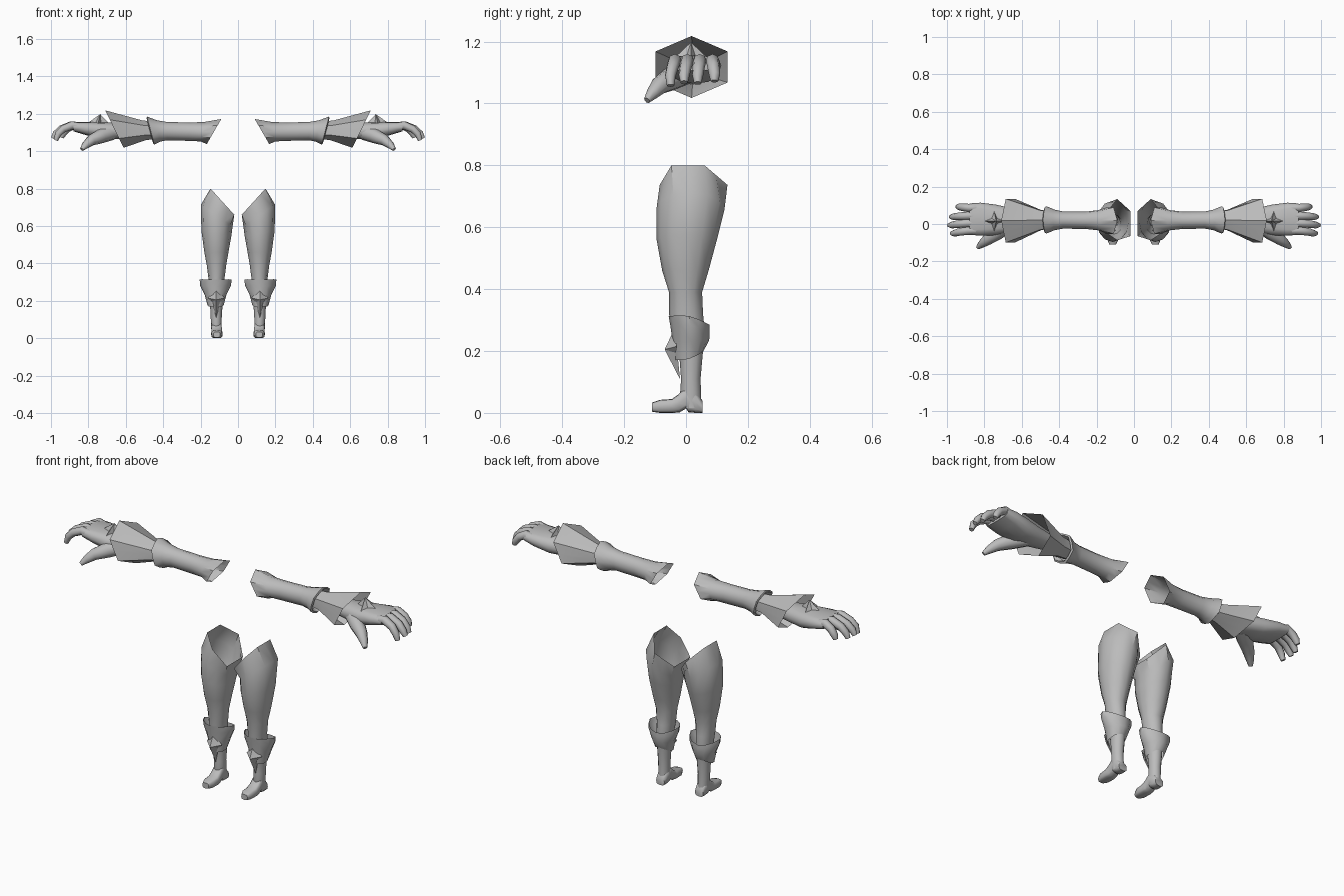
import bpy, bmesh, math
from mathutils import Vector

if "Cube" in bpy.data.objects:
    bpy.data.objects.remove(bpy.data.objects["Cube"])

N = 12
grey = bpy.data.materials.new("armour grey")
grey.diffuse_color = (0.5, 0.5, 0.5, 1)
grey.use_nodes = True
grey.node_tree.nodes["Principled BSDF"].inputs["Base Color"].default_value = grey.diffuse_color


def finish(name, bm, angle=40):
    """Turn a bmesh into a mirrored, smooth shaded object."""
    bmesh.ops.recalc_face_normals(bm, faces=bm.faces)
    mesh = bpy.data.meshes.new(name)
    bm.to_mesh(mesh)
    bm.free()
    mesh.materials.append(grey)
    ob = bpy.data.objects.new(name, mesh)
    bpy.context.collection.objects.link(ob)
    bpy.ops.object.select_all(action='DESELECT')
    ob.select_set(True)
    bpy.context.view_layer.objects.active = ob
    bpy.ops.object.shade_smooth_by_angle(angle=math.radians(angle))
    mod = ob.modifiers.new("Mirror", 'MIRROR')
    mod.use_axis = (True, False, False)
    mod.use_mirror_merge = False
    return ob


def loft(name, rings, cap_start=False, cap_end=False, angle=40):
    bm = bmesh.new()
    vs = [[bm.verts.new(p) for p in r] for r in rings]
    n = len(vs[0])
    for a, b in zip(vs, vs[1:]):
        for i in range(n):
            j = (i + 1) % n
            bm.faces.new((a[i], a[j], b[j], b[i]))
    if cap_start:
        bm.faces.new(vs[0][::-1])
    if cap_end:
        bm.faces.new(vs[-1])
    return finish(name, bm, angle)


def oval(a, b, hexy=0.0, e=1.0):
    """Twelve points of an oval; hexy pulls it to a hexagon, e squares it."""
    pts = []
    for k in range(N):
        t = 2 * math.pi * k / N
        f = 1 - hexy * (1 - math.cos(math.pi / 6)) * (k % 2 == 0)
        c, s = math.cos(t), math.sin(t)
        pts.append((a * f * math.copysign(abs(c) ** e, c),
                    b * f * math.copysign(abs(s) ** e, s)))
    return pts


def across_x(x, y, z, ry, rz, slant=0, hexy=0, e=1):
    return [(x + slant * v, y + u, z + v) for u, v in oval(ry, rz, hexy, e)]


def across_z(z, x0, x1, y0, y1, slant=0, e=1):
    return [((x0 + x1) / 2 + u, (y0 + y1) / 2 + v, z + slant * u)
            for u, v in oval((x1 - x0) / 2, (y1 - y0) / 2, 0, e)]


def across_y(y, x, rx, z0, z1):
    return [(x + u, y, (z0 + z1) / 2 + v) for u, v in oval(rx, (z1 - z0) / 2, 0, 0.6)]


def finger(name, path, sides=8):
    """Tapered capped tube through (x, y, z, radius) points."""
    pts = [Vector(p[:3]) for p in path]
    rings = []
    for i, p in enumerate(pts):
        d = (pts[min(i + 1, len(pts) - 1)] - pts[max(i - 1, 0)]).normalized()
        u = d.cross(Vector((0, 0, 1))).normalized()
        v = u.cross(d)
        r = path[i][3]
        rings.append([p + r * (u * math.cos(t) + v * math.sin(t))
                      for t in (2 * math.pi * k / sides for k in range(sides))])
    loft(name, rings, True, True, 50)


def star(name, centre, apex, u, v, arms, inner):
    """Four pointed raised star; arms are the lengths along +u, +v, -u, -v."""
    c, u, v = Vector(centre), Vector(u), Vector(v)
    rim = []
    for k in range(8):
        t = math.pi * k / 4
        r = arms[k // 2] if k % 2 == 0 else inner
        rim.append(c + r * (u * math.cos(t) + v * math.sin(t)))
    bm = bmesh.new()
    ring = [bm.verts.new(p) for p in rim]
    top = bm.verts.new(apex)
    for k in range(8):
        bm.faces.new((ring[k], ring[(k + 1) % 8], top))
    bm.faces.new(ring[::-1])
    finish(name, bm, 20)


# Upper arm sleeve: slanted hexagonal opening, narrow middle, flared elbow lip
loft("upper_arm_sleeve", [
    across_x(0.128, 0.018, 1.105, 0.082, 0.067, -0.58, 1),
    across_x(0.19, 0.02, 1.104, 0.058, 0.052, -0.2, 0.5),
    across_x(0.26, 0.02, 1.104, 0.046, 0.049),
    across_x(0.38, 0.021, 1.107, 0.046, 0.049),
    across_x(0.425, 0.022, 1.108, 0.055, 0.057, 0.15),
    across_x(0.467, 0.022, 1.110, 0.079, 0.075, 0.26, 0.6),
    across_x(0.472, 0.022, 1.110, 0.070, 0.066, 0.26, 0.6),
    across_x(0.45, 0.022, 1.110, 0.052, 0.05, 0.26)])

# Flared hexagonal forearm guard
loft("forearm_guard", [
    across_x(0.44, 0.022, 1.111, 0.05, 0.047, 0.1, 0.6),
    across_x(0.50, 0.021, 1.112, 0.061, 0.052, 0.2, 0.8),
    across_x(0.661, 0.018, 1.118, 0.135, 0.1, 0.49, 1)])

# Hand: wrist and palm
loft("palm", [
    across_x(0.56, 0.02, 1.112, 0.045, 0.04),
    across_x(0.66, 0.02, 1.108, 0.066, 0.044, 0, 0, 0.85),
    across_x(0.74, 0.022, 1.11, 0.082, 0.045, 0, 0, 0.75),
    across_x(0.82, 0.026, 1.122, 0.088, 0.034, 0, 0, 0.65),
    across_x(0.88, 0.026, 1.13, 0.084, 0.024, 0, 0, 0.6)], True, True, 60)

# Four curled fingers: (y at root, y at tip, reach, drop)
for name, y0, y1, reach, drop in (("index_finger", -0.036, -0.05, 0.985, 1.058),
                                  ("middle_finger", 0.004, -0.006, 1.0, 1.068),
                                  ("ring_finger", 0.044, 0.038, 0.99, 1.066),
                                  ("little_finger", 0.086, 0.092, 0.955, 1.072)):
    s = reach - 0.84
    finger(name, [(0.84, y0, 1.13, 0.02), (0.84 + s * 0.33, y0, 1.138, 0.022),
                  (0.84 + s * 0.66, (y0 + y1) / 2, 1.118, 0.02),
                  (0.84 + s * 0.84, y1, 1.092, 0.018), (reach - 0.011, y1, drop, 0.012)])

# Thumb
finger("thumb", [(0.67, 0.0, 1.1, 0.04), (0.73, -0.045, 1.082, 0.04),
                 (0.785, -0.085, 1.058, 0.03), (0.815, -0.108, 1.032, 0.021),
                 (0.835, -0.126, 1.01, 0.011)])

# Star ornament on the back of the hand
star("hand_star", (0.748, 0.016, 1.147), (0.737, 0.016, 1.198),
     (1, 0, 0), (0, 1, 0), (0.06, 0.054, 0.06, 0.054), 0.023)

# Leg: slanted hexagonal thigh opening
corners = [Vector(p) for p in ((0.147, 0.06, 0.80), (0.09, 0.134, 0.737),
                               (0.02, 0.07, 0.66), (0.02, -0.065, 0.66),
                               (0.09, -0.085, 0.737), (0.147, -0.047, 0.80))]
opening = []
for i, c in enumerate(corners):
    opening += [(corners[i - 1] + c) / 2, c]

loft("leg", [
    opening,
    across_z(0.655, 0.029, 0.198, -0.096, 0.124, 0.7),
    across_z(0.56, 0.036, 0.196, -0.095, 0.1, 0.2),
    across_z(0.46, 0.051, 0.18, -0.077, 0.073),
    across_z(0.39, 0.063, 0.167, -0.055, 0.052),
    across_z(0.32, 0.072, 0.158, -0.055, 0.055),
    across_z(0.25, 0.078, 0.154, -0.04, 0.062),
    across_z(0.19, 0.082, 0.15, -0.022, 0.054),
    across_z(0.11, 0.087, 0.146, -0.016, 0.047),
    across_z(0.05, 0.087, 0.143, -0.02, 0.049),
    across_z(0.015, 0.088, 0.142, -0.01, 0.05)])

# Foot with raised arch and heel
loft("foot", [
    across_y(0.053, 0.114, 0.024, 0.0, 0.04),
    across_y(0.03, 0.114, 0.028, 0.0, 0.07),
    across_y(0.008, 0.114, 0.028, 0.002, 0.085),
    across_y(0.0, 0.114, 0.028, 0.014, 0.085),
    across_y(-0.022, 0.114, 0.029, 0.001, 0.062),
    across_y(-0.045, 0.113, 0.031, 0.0, 0.045),
    across_y(-0.085, 0.113, 0.029, 0.0, 0.042),
    across_y(-0.11, 0.114, 0.018, 0.004, 0.033)], True, True, 50)

# Boot cuff: pointed wings at the sides, rim dropping to the back
CX = 0.12


def cuff_ring(z, rx, y0, y1, back_rise, wing=0.0, e=1.0):
    pts = across_z(z, CX - rx, CX + rx, y0, y1, 0, e)
    mid = (y0 + y1) / 2
    return [(x, y, zz + back_rise * (y - mid) + wing * (abs(x - CX) / rx) ** 2)
            for x, y, zz in pts]


loft("boot_cuff", [
    cuff_ring(0.299, 0.085, -0.056, 0.076, -0.21, 0.014, 1.15),
    cuff_ring(0.272, 0.083, -0.05, 0.076, -0.1, 0.01, 1.15),
    cuff_ring(0.232, 0.058, -0.043, 0.075, 0.05),
    cuff_ring(0.185, 0.043, -0.036, 0.056, 0.3, -0.01)], angle=45)

# Spiked star plate on the front of the boot
star("shin_star", (0.117, -0.03, 0.215), (0.117, -0.069, 0.205),
     (1, 0, 0), (0, -0.1, 1), (0.045, 0.06, 0.045, 0.106), 0.032)
